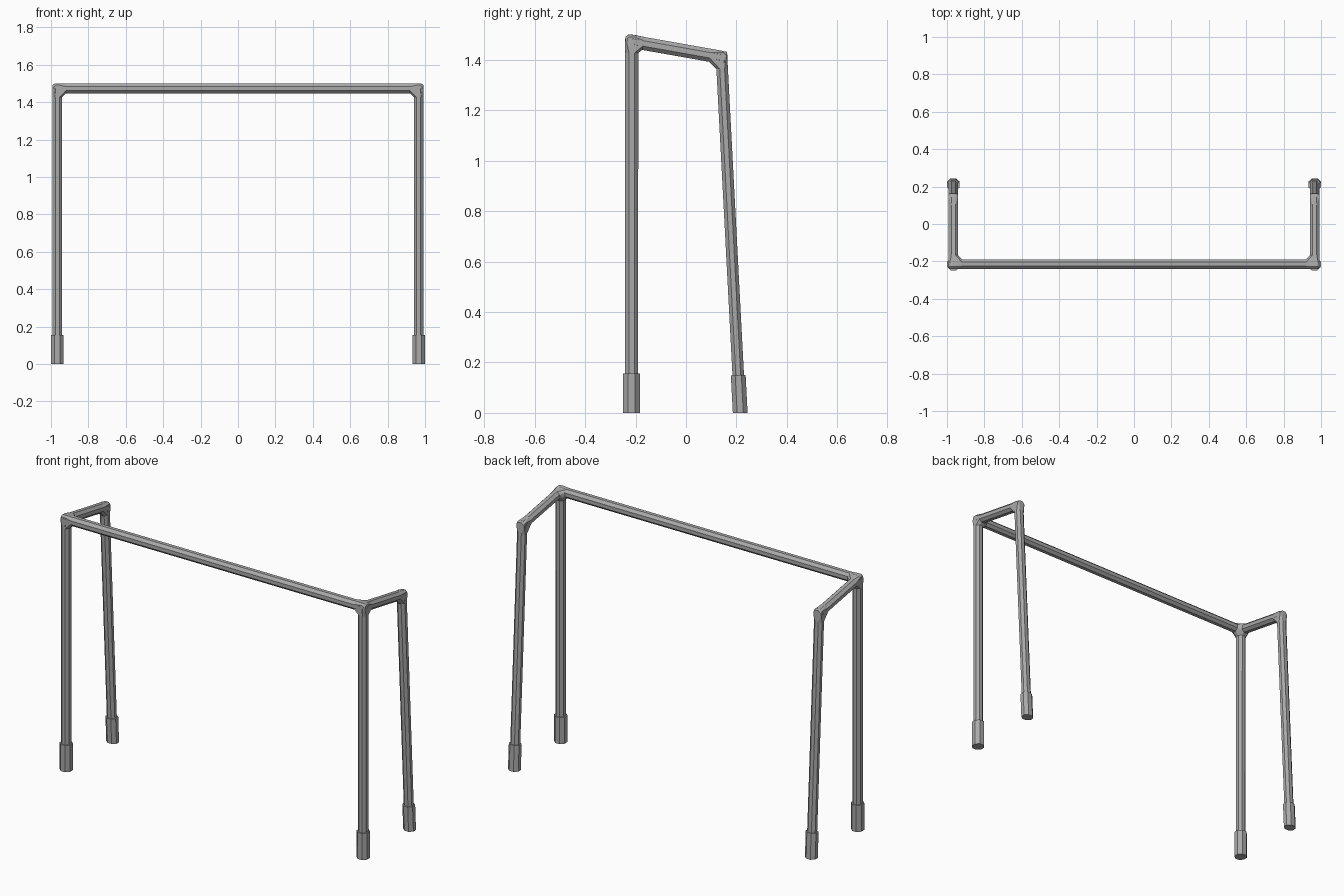
import bpy, bmesh, math
from mathutils import Vector

old = bpy.data.objects.get("Cube")
if old:
    bpy.data.objects.remove(old)

steel = bpy.data.materials.new("grey_steel")
steel.use_nodes = True
GREY = (0.40, 0.40, 0.40, 1)
steel.diffuse_color = GREY
steel.node_tree.nodes["Principled BSDF"].inputs["Base Color"].default_value = GREY

TUBE, FOOT = 0.026, 0.0333      # half widths across the flats
BACK = 0.88                     # back legs are slimmer front to back


def ring(centre, axis, half, squash=1.0, level=False):
    """Octagon around an axis, flats facing the main directions."""
    axis = axis.normalized()
    ref = Vector((0, 1, 0)) if abs(axis.y) < 0.8 else Vector((0, 0, 1))
    v = (ref - axis * ref.dot(axis)).normalized()
    u = axis.cross(v)
    r = half / math.cos(math.pi / 8)
    pts = []
    for i in range(8):
        a = (i + 0.5) * math.pi / 4
        p = centre + u * r * math.cos(a) + v * r * squash * math.sin(a)
        if level:               # slide along the axis to a level cut
            p += axis * (centre.z - p.z) / axis.z
        pts.append(p)
    return pts


def finish(name, bm):
    bmesh.ops.recalc_face_normals(bm, faces=bm.faces)
    mesh = bpy.data.meshes.new(name)
    bm.to_mesh(mesh)
    bm.free()
    mesh.materials.append(steel)
    obj = bpy.data.objects.new(name, mesh)
    bpy.context.collection.objects.link(obj)


def tube(name, a, b, half, squash=1.0, level=False):
    bm = bmesh.new()
    d = b - a
    low = [bm.verts.new(p) for p in ring(a, d, half, squash, level)]
    high = [bm.verts.new(p) for p in ring(b, d, half, squash)]
    bm.faces.new(low)
    bm.faces.new(high)
    for i in range(8):
        j = (i + 1) % 8
        bm.faces.new((low[i], low[j], high[j], high[i]))
    finish(name, bm)


def joint(name, centre, arms):
    """Chamfered corner wrapped around the ends of the meeting tubes."""
    bm = bmesh.new()
    for target, squash in arms:
        d = (target - centre).normalized()
        for offset, half in ((0.046, TUBE), (-0.018, TUBE * 0.96)):
            for p in ring(centre + d * offset, d, half, squash):
                bm.verts.new(p)
    res = bmesh.ops.convex_hull(bm, input=bm.verts)
    inner = {g for g in res["geom_interior"] if isinstance(g, bmesh.types.BMVert)}
    bmesh.ops.delete(bm, geom=list(inner), context='VERTS')
    bmesh.ops.dissolve_limit(bm, angle_limit=math.radians(2),
                             verts=bm.verts, edges=bm.edges)
    finish(name, bm)


X = 0.966
corner = {s: Vector((s * X, -0.215, 1.473)) for s in (-1, 1)}

for side, s in (("left", 1), ("right", -1)):
    top = corner[s]
    rear = Vector((s * X, 0.141, 1.410))
    front_base = Vector((s * X, -0.216, 0))
    rear_base = Vector((s * X, 0.215, 0))

    # Posts, sloping top arm and leaning back leg
    tube(side + "_front_post", front_base, top, TUBE)
    tube(side + "_top_arm", top, rear, TUBE)
    tube(side + "_back_leg", rear_base, rear, TUBE, BACK, True)

    # Thicker foot sleeves
    tube(side + "_front_foot", front_base, front_base.lerp(top, 0.106), FOOT)
    tube(side + "_back_foot", rear_base, rear_base.lerp(rear, 0.106), FOOT, BACK, True)

    # Corner joints
    joint(side + "_front_corner", top,
          [(front_base, 1), (rear, 1), (corner[-s], 1)])
    joint(side + "_back_corner", rear, [(rear_base, BACK), (top, 1)])

# Crossbar between the front corners
tube("crossbar", corner[-1], corner[1], TUBE)
